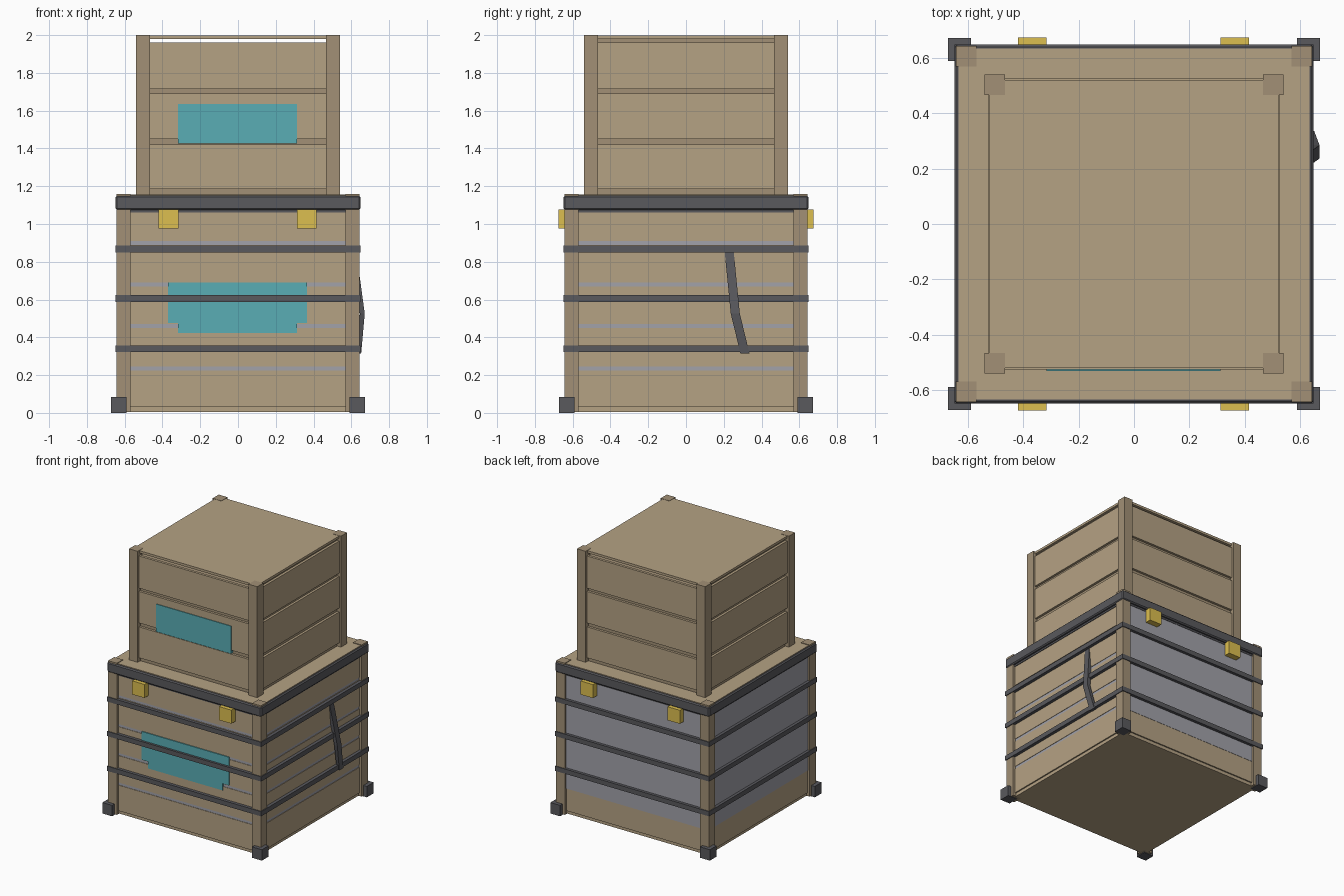
import bpy, bmesh
from mathutils import Vector

if "Cube" in bpy.data.objects:
    bpy.data.objects.remove(bpy.data.objects["Cube"])


def material(name, rgb):
    m = bpy.data.materials.new(name)
    m.diffuse_color = (*rgb, 1)
    m.use_nodes = True
    m.node_tree.nodes["Principled BSDF"].inputs["Base Color"].default_value = m.diffuse_color
    return m


TAN = material("board_wood", (0.46, 0.36, 0.23))
DARK_TAN = material("post_wood", (0.36, 0.28, 0.18))
IRON = material("dark_metal", (0.10, 0.10, 0.11))
YELLOW = material("yellow_metal", (0.72, 0.52, 0.08))
TEAL = material("teal_label", (0.10, 0.42, 0.46))
GREY = material("grey_liner", (0.36, 0.36, 0.40))


def add_box(bm, lo, hi):
    lo, hi = Vector(lo), Vector(hi)
    verts = bmesh.ops.create_cube(bm, size=1)["verts"]
    size, mid = hi - lo, (lo + hi) / 2
    for v in verts:
        v.co = Vector(c * s + m for c, s, m in zip(v.co, size, mid))


def boxes(name, mat, spans, bevel=0):
    """One object made from boxes given as (low corner, high corner)."""
    bm = bmesh.new()
    for lo, hi in spans:
        add_box(bm, lo, hi)
    me = bpy.data.meshes.new(name)
    bm.to_mesh(me)
    bm.free()
    me.materials.append(mat)
    ob = bpy.data.objects.new(name, me)
    bpy.context.collection.objects.link(ob)
    if bevel:
        mod = ob.modifiers.new("bevel", "BEVEL")
        mod.width, mod.segments = bevel, 1
    return ob


def corners(inner, outer, z0, z1):
    """Four square corner blocks."""
    return [((min(s * inner, s * outer), min(t * inner, t * outer), z0),
             (max(s * inner, s * outer), max(t * inner, t * outer), z1))
            for s in (-1, 1) for t in (-1, 1)]


def walls(face, thick, half, z0, z1):
    """Four upright boards, one on each side."""
    out = []
    for s in (-1, 1):
        a, b = sorted((s * face, s * (face - thick)))
        out.append(((-half, a, z0), (half, b, z1)))
        out.append(((a, -half, z0), (b, half, z1)))
    return out


def ring(name, mat, outer, thick, z0, z1, bevel=0):
    """Square hoop around the crate."""
    bm = bmesh.new()
    loops = []
    for r, z in ((outer, z0), (outer, z1), (outer - thick, z1), (outer - thick, z0)):
        loops.append([bm.verts.new((x * r, y * r, z))
                      for x, y in ((-1, -1), (1, -1), (1, 1), (-1, 1))])
    for i in range(4):
        a, b = loops[i], loops[(i + 1) % 4]
        for j in range(4):
            k = (j + 1) % 4
            bm.faces.new((a[j], a[k], b[k], b[j]))
    bmesh.ops.recalc_face_normals(bm, faces=bm.faces)
    me = bpy.data.meshes.new(name)
    bm.to_mesh(me)
    bm.free()
    me.materials.append(mat)
    ob = bpy.data.objects.new(name, me)
    bpy.context.collection.objects.link(ob)
    if bevel:
        mod = ob.modifiers.new("bevel", "BEVEL")
        mod.width, mod.segments = bevel, 1
    return ob


# lower crate: floor, boards, liner, posts and feet
boxes("lower_floor", TAN, [((-.615, -.615, .005), (.615, .615, .03))])
for i, (z0, z1) in enumerate(((.03, .225), (.245, .45), (.47, .67), (.69, .89), (.91, 1.08))):
    boxes(f"lower_boards_{i}", TAN, walls(.625, .02, .58, z0, z1))
boxes("lower_liner", GREY, [((-.627, -.622, .2), (.622, .627, 1.07))])
boxes("lower_posts", DARK_TAN, corners(.57, .643, .005, 1.16))
boxes("feet", IRON, corners(.59, .672, 0, .083))

# straps around the lower crate
for i, z in enumerate((.34, .605, .868)):
    ring(f"strap_{i}", IRON, .649, .024, z - .018, z + .018)

# torn strap hanging on the right side
bm = bmesh.new()
sections = [[bm.verts.new((x, y, z)) for x, y in ((x0, y0), (x1, y0), (x1, y1), (x0, y1))]
            for x0, x1, y0, y1, z in ((.605, .627, .205, .253, .85),
                                      (.645, .671, .237, .285, .525),
                                      (.63, .652, .288, .336, .315))]
for a, b in zip(sections, sections[1:]):
    for j in range(4):
        bm.faces.new((a[j], a[(j + 1) % 4], b[(j + 1) % 4], b[j]))
bm.faces.new(sections[0])
bm.faces.new(sections[-1])
bmesh.ops.recalc_face_normals(bm, faces=bm.faces)
me = bpy.data.meshes.new("torn_strap")
bm.to_mesh(me)
bm.free()
me.materials.append(IRON)
bpy.context.collection.objects.link(bpy.data.objects.new("torn_strap", me))

# lid with its metal rim
boxes("lid", TAN, [((-.635, -.635, 1.09), (.635, .635, 1.155))])
ring("lid_rim", IRON, .649, .03, 1.075, 1.15, .008)
boxes("lid_seal", IRON, [((-.63, -.63, 1.062), (.63, .63, 1.09))])

# clasps on the front and back
boxes("clasps", YELLOW,
      [((x - .052, min(s * .615, s * .674), .975), (x + .052, max(s * .615, s * .674), 1.078))
       for x in (-.368, .364) for s in (-1, 1)])

# upper crate: posts, boards, liner, cleats and top
boxes("upper_posts", DARK_TAN, corners(.467, .54, 1.155, 2))
for i, (z0, z1) in enumerate(((1.185, 1.42), (1.45, 1.69), (1.715, 1.96))):
    boxes(f"upper_boards_{i}", TAN, walls(.526, .02, .475, z0, z1))
boxes("upper_liner", DARK_TAN, [((-.508, -.508, 1.155), (.508, .508, 1.955))])
boxes("upper_cleats", DARK_TAN, [((x - .02, -.475, 1.95), (x + .02, .475, 1.985))
                                 for x in (-.487, .487)])
boxes("upper_top", TAN, [((-.525, -.52, 1.98), (.525, .52, 1.998))])

# labels on the front
boxes("upper_label", TEAL, [((-.317, -.531, 1.425), (.312, -.505, 1.635))])
boxes("lower_label_wide", TEAL, [((-.37, -.632, .475), (.365, -.61, .69))])
boxes("lower_label_narrow", TEAL, [((-.317, -.630, .422), (.312, -.61, .635))])
